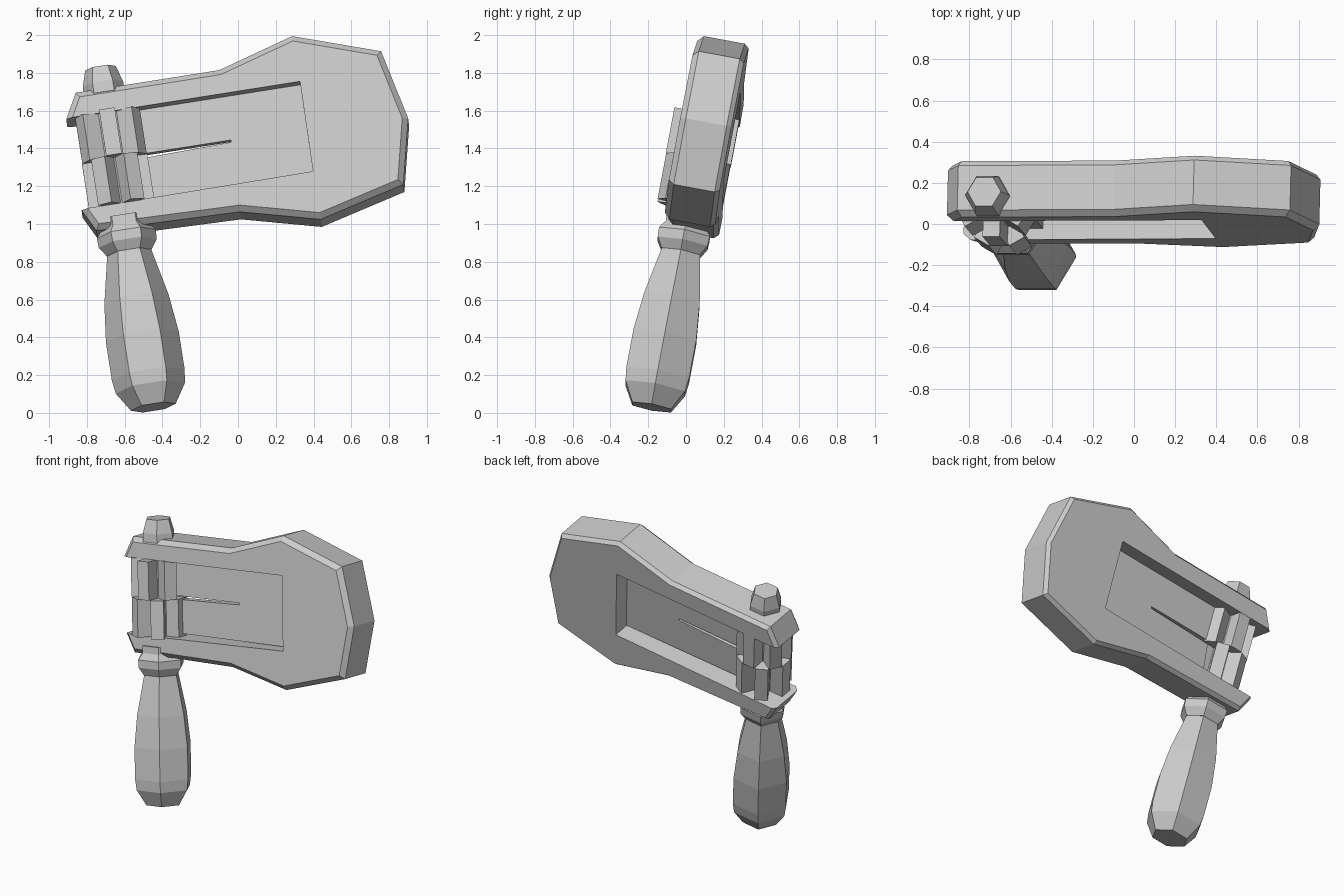
import bpy, bmesh
from math import sin, cos, pi
from mathutils import Vector

if "Cube" in bpy.data.objects:
    bpy.data.objects.remove(bpy.data.objects["Cube"])

# Tilted frame of the whole rattle: UP runs along the handle, BACK through the thickness
BACK = Vector((0.025, 1, -0.185)).normalized()
UP = Vector((-0.156, 0.2, 1)).normalized()
SIDE = BACK.cross(UP).normalized()
UP = SIDE.cross(BACK)
BASE = Vector((-0.45, -0.18, 0.04))


def on_plane(x, z, d):
    """Point seen at (x, z) from the front, on the body's front plane, pushed d backwards."""
    return Vector((x, -0.2975 - 0.025 * x + 0.185 * z, z)) + d * BACK


def on_axis(x, y, t):
    """Point in a cross-section of the handle axis at distance t from its foot."""
    return BASE + x * SIDE + y * BACK + t * UP


def loft(name, rings):
    """Closed solid through rings of equal point count."""
    bm = bmesh.new()
    vs = [[bm.verts.new(p) for p in r] for r in rings]
    n = len(vs[0])
    for a, b in zip(vs, vs[1:]):
        for i in range(n):
            j = (i + 1) % n
            bm.faces.new((a[i], a[j], b[j], b[i]))
    bm.faces.new(vs[0])
    bm.faces.new(vs[-1])
    bmesh.ops.recalc_face_normals(bm, faces=bm.faces)
    me = bpy.data.meshes.new(name)
    bm.to_mesh(me)
    bm.free()
    ob = bpy.data.objects.new(name, me)
    bpy.context.collection.objects.link(ob)
    return ob


def inset(pts, w):
    """Mitred inward offset of a counter-clockwise outline."""
    out = []
    for i, p in enumerate(pts):
        p = Vector(p)
        a = (p - Vector(pts[i - 1])).normalized()
        b = (Vector(pts[(i + 1) % len(pts)]) - p).normalized()
        na, nb = Vector((-a.y, a.x)), Vector((-b.y, b.x))
        out.append(p + (na + nb) * w / (1 + na.dot(nb)))
    return out


def slab(name, pts, levels):
    return loft(name, [[on_plane(x, z, d) for x, z in inset(pts, w)] for d, w in levels])


def hex_turned(name, profile):
    """Six-sided turned part from (height z, radius) pairs."""
    return loft(name, [[on_axis(r * cos(k * pi / 3), r * sin(k * pi / 3), (z - 0.04) * 1.032)
                        for k in range(6)] for z, r in profile])


# Body with bevelled rims, slotted open on the left
outline = [(-.91, 1.56), (-.83, 1.08), (-.75, .97), (.01, 1.07), (.437, 1.03), (.875, 1.215),
           (.90, 1.565), (.757, 1.92), (.286, 2.0), (-.10, 1.82), (-.86, 1.70)]
body = slab("body_frame", outline, [(0, .03), (.03, 0), (.25, 0), (.275, .02)])
cutter = slab("slot_cutter", [(-1.2, 1.018), (.397, 1.279), (.328, 1.755), (-1.2, 1.514)],
              [(-.1, 0), (.4, 0)])
mod = body.modifiers.new("slot", 'BOOLEAN')
mod.object = cutter
mod.solver = 'EXACT'
bpy.context.view_layer.objects.active = body
body.select_set(True)
bpy.ops.object.modifier_apply(modifier="slot")
bpy.data.objects.remove(cutter)

# Split clapper tongue
slab("split_tongue", [(-.50, 1.15), (.41, 1.285), (.34, 1.765), (-.57, 1.615), (-.53, 1.386),
                      (-.04, 1.463), (-.04, 1.451), (-.51, 1.366)], [(.10, 0), (.16, 0)])


# Two six-toothed ratchet wheels, half a tooth apart
def wheel(name, t0, t1, turn):
    pts = []
    for k in range(6):
        a = turn + k * pi / 3
        for r, w in ((.08, -.042), (.175, -.042), (.175, .042), (.08, .042)):
            pts.append((r * cos(a) - w * sin(a), r * sin(a) + w * cos(a)))
    loft(name, [[on_axis(x, y, t) for x, y in pts] for t in (t0, t1)])


wheel("lower_ratchet_wheel", 1.085, 1.335, 0)
wheel("upper_ratchet_wheel", 1.335, 1.585, pi / 6)

# Handle, collar, axle and top knob
hex_turned("handle", [(.03, .12), (.13, .185), (.2, .195), (.4, .195), (.6, .172), (.86, .115)])
hex_turned("handle_collar", [(.845, .12), (.895, .155), (.945, .158), (.985, .125), (1.03, .125)])
hex_turned("axle", [(1.0, .06), (1.7, .06)])
hex_turned("top_knob", [(1.68, .108), (1.735, .108), (1.82, .082)])
